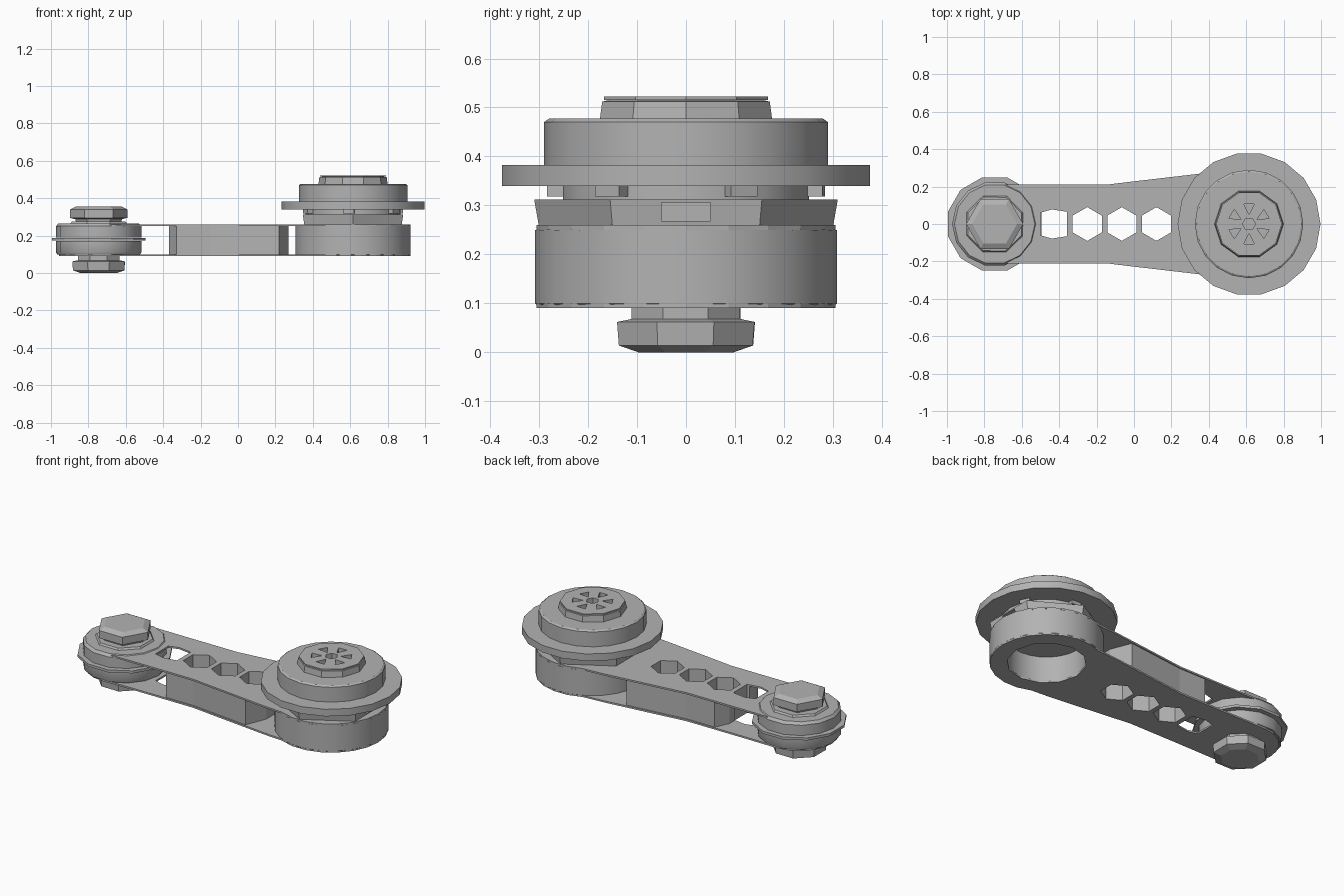
import bpy, bmesh
from math import sin, cos, pi, radians

cube = bpy.data.objects.get("Cube")
if cube:
    bpy.data.objects.remove(cube, do_unlink=True)

# One plain grey metal
metal = bpy.data.materials.new("grey_metal")
metal.use_nodes = True
grey = (0.45, 0.45, 0.45, 1)
metal.diffuse_color = grey
metal.node_tree.nodes["Principled BSDF"].inputs["Base Color"].default_value = grey

BIG, SMALL = 0.615, -0.745      # x of the two pivot centres


def finish(name, bm, smooth=False):
    bmesh.ops.recalc_face_normals(bm, faces=bm.faces)
    mesh = bpy.data.meshes.new(name)
    bm.to_mesh(mesh)
    bm.free()
    mesh.materials.append(metal)
    ob = bpy.data.objects.new(name, mesh)
    bpy.context.collection.objects.link(ob)
    if smooth:
        activate(ob)
        bpy.ops.object.shade_smooth_by_angle(angle=radians(32))
    return ob


def activate(ob):
    bpy.ops.object.select_all(action='DESELECT')
    ob.select_set(True)
    bpy.context.view_layer.objects.active = ob


def lathe(name, cx, profile, sides, turn=0.0, smooth=False, tube=False):
    """Stack of polygon rings (radius, z); a tube joins last ring to first."""
    bm = bmesh.new()
    rings = []
    for r, z in profile:
        angles = [radians(turn) + 2 * pi * i / sides for i in range(sides)]
        rings.append([bm.verts.new((cx + r * cos(a), r * sin(a), z)) for a in angles])
    pairs = list(zip(rings, rings[1:]))
    if tube:
        pairs.append((rings[-1], rings[0]))
    else:
        bm.faces.new(rings[0])
        bm.faces.new(rings[-1])
    for low, high in pairs:
        for i in range(sides):
            j = (i + 1) % sides
            bm.faces.new((low[i], low[j], high[j], high[i]))
    return finish(name, bm, smooth)


def slab(name, outline, z0, z1):
    """Extrude a flat outline between two heights."""
    bm = bmesh.new()
    low = [bm.verts.new((x, y, z0)) for x, y in outline]
    high = [bm.verts.new((x, y, z1)) for x, y in outline]
    bm.faces.new(low)
    bm.faces.new(high)
    for i in range(len(low)):
        j = (i + 1) % len(low)
        bm.faces.new((low[i], low[j], high[j], high[i]))
    return finish(name, bm)


def cut(ob, cutters):
    for cutter in cutters:
        mod = ob.modifiers.new("cut", 'BOOLEAN')
        mod.operation = 'DIFFERENCE'
        mod.solver = 'EXACT'
        mod.object = cutter
        activate(ob)
        bpy.ops.object.modifier_apply(modifier=mod.name)


def discard(cutters):
    for cutter in cutters:
        bpy.data.objects.remove(cutter, do_unlink=True)


def arc(cx, r, start, end, steps):
    angles = [radians(start + (end - start) * i / steps) for i in range(steps + 1)]
    return [(cx + r * cos(a), r * sin(a)) for a in angles]


def mirrored(half):
    """Close an upper half outline with its reflection in y."""
    return half + [(x, -y) for x, y in reversed(half) if y > 0.001]


# Arm: two side plates with a spacer block between them
half_plate = (arc(SMALL, 0.212, 180, 90, 5)
              + [(-0.5, 0.21), (-0.15, 0.21), (0, 0.228), (0.36, 0.27)]
              + arc(BIG, 0.308, 115, 0, 7))
half_plate[0] = (half_plate[0][0], 0.0)
half_plate[-1] = (half_plate[-1][0], 0.0)
plate_outline = mirrored(half_plate)
lower_plate = slab("lower_plate", plate_outline, 0.09, 0.1)
upper_plate = slab("upper_plate", plate_outline, 0.25, 0.26)
spacer = slab("spacer_block", mirrored(
    [(-0.37, 0.12), (-0.33, 0.203), (-0.15, 0.203), (0, 0.22), (0.22, 0.245),
     (0.27, 0.12)]), 0.1, 0.25)

# Row of hexagonal holes through the arm
holes = [lathe("hole_cutter", x, [(0.09, 0), (0.09, 0.4)], 6, 30)
         for x in (-0.25, -0.065, 0.12)]
holes.append(slab("slot_cutter", mirrored([(-0.5, 0.06), (-0.44, 0.078), (-0.357, 0.065)]),
                  0, 0.4))
bore = lathe("bore_cutter", BIG, [(0.215, 0), (0.215, 0.2)], 12)
for part in (lower_plate, upper_plate, spacer):
    cut(part, holes)
cut(lower_plate, [bore])
discard(holes + [bore])

# Large end: hollow housing, hexagonal collar, lugs and roller
lathe("large_housing", BIG,
      [(0.308, 0.1), (0.308, 0.25), (0.215, 0.25), (0.215, 0.09), (0.3, 0.09)],
      24, smooth=True, tube=True)
collar = lathe("hex_collar", BIG, [(0.3, 0.255), (0.31, 0.312)], 6, 30)
notch = [slab("notch_cutter", [(x, -0.05), (x + 0.1, -0.05), (x + 0.1, 0.05), (x, 0.05)],
              0.268, 0.306) for x in (BIG + 0.23, BIG - 0.33)]
cut(collar, notch)
discard(notch)
lathe("roller_neck", BIG, [(0.255, 0.31), (0.255, 0.342)], 18, smooth=True)
for k in range(6):
    a = radians(60 * k + 25)
    lug = slab("roller_lug", [(0.23, -0.03), (0.282, -0.03), (0.282, 0.03), (0.23, 0.03)],
               0.318, 0.342)
    lug.location.x = BIG
    lug.rotation_euler.z = a
lathe("roller_flange", BIG, [(0.382, 0.34), (0.382, 0.382)], 18, smooth=True)
lathe("roller_drum", BIG, [(0.29, 0.382), (0.29, 0.47), (0.28, 0.477)], 20, smooth=True)

# Roller cap with a star-shaped drive recess
cap = lathe("roller_cap", BIG, [(0.185, 0.475), (0.18, 0.512), (0.165, 0.515)], 10)
rim = lathe("cap_disc", BIG, [(0.176, 0.515), (0.176, 0.522)], 10)
recess = [lathe("socket_cutter", BIG, [(0.035, 0.49), (0.035, 0.54)], 6)]
for k in range(6):
    a = radians(60 * k + 30)
    tri = [(0.05, 0), (0.108, -0.028), (0.108, 0.028)]
    recess.append(slab("wedge_cutter", [
        (BIG + r * cos(a) - t * sin(a), r * sin(a) + t * cos(a)) for r, t in tri],
        0.49, 0.54))
for part in (cap, rim):
    cut(part, recess)
discard(recess)

# Small end: split pulley with a thin flange
lathe("pulley_lower", SMALL, [(0.222, 0.1), (0.228, 0.11), (0.228, 0.172)], 14, smooth=True)
lathe("pulley_flange", SMALL, [(0.258, 0.173), (0.258, 0.188)], 12, 15)
lathe("pulley_upper", SMALL, [(0.228, 0.189), (0.228, 0.25), (0.215, 0.265)], 14, smooth=True)

# Pivot bolt: washer and hex head on top, nut below
lathe("bolt_washer", SMALL, [(0.165, 0.262), (0.155, 0.275)], 8, 22)
lathe("bolt_head", SMALL,
      [(0.12, 0.27), (0.125, 0.288), (0.153, 0.295), (0.153, 0.34), (0.12, 0.356)], 6)
lathe("bolt_nut", SMALL,
      [(0.105, 0), (0.148, 0.014), (0.152, 0.062), (0.12, 0.068), (0.12, 0.092)], 8, 22)
